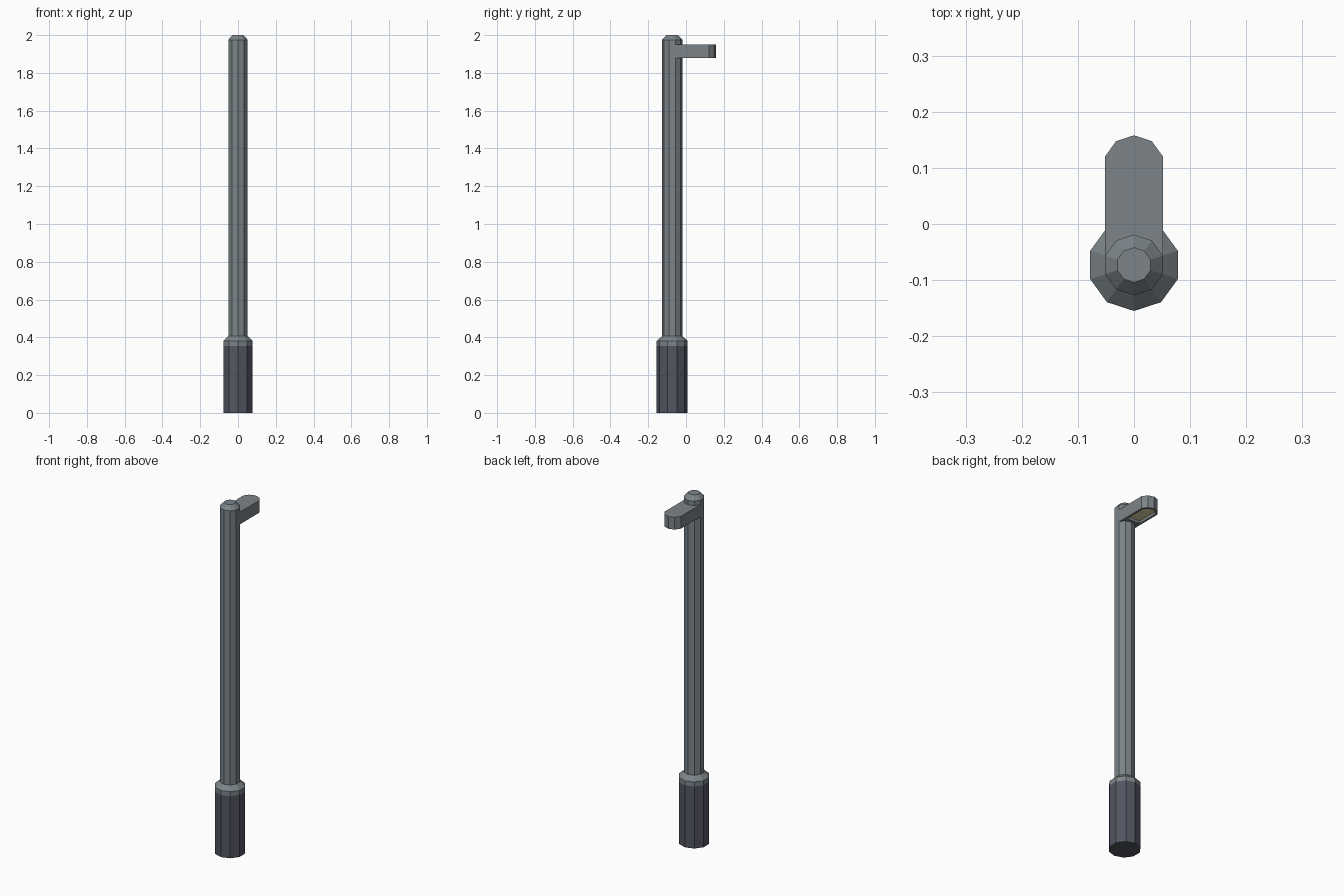
import bpy, bmesh
from math import sin, cos, pi

if "Cube" in bpy.data.objects:
    bpy.data.objects.remove(bpy.data.objects["Cube"])

CY = -0.073          # pole axis in y
SIDES = 10


def material(name, rgb):
    m = bpy.data.materials.new(name)
    m.diffuse_color = (*rgb, 1)
    m.use_nodes = True
    m.node_tree.nodes["Principled BSDF"].inputs["Base Color"].default_value = m.diffuse_color
    return m


def finish(bm, name, mats):
    bmesh.ops.recalc_face_normals(bm, faces=bm.faces)
    mesh = bpy.data.meshes.new(name)
    bm.to_mesh(mesh)
    bm.free()
    for m in mats:
        mesh.materials.append(m)
    obj = bpy.data.objects.new(name, mesh)
    bpy.context.collection.objects.link(obj)
    return obj


def bridge(bm, a, b, closed=True):
    n = len(a)
    for i in range(n if closed else n - 1):
        j = (i + 1) % n
        bm.faces.new((a[i], a[j], b[j], b[i]))


def lathe(name, profile, mat, cap_bottom=True, cap_top=True):
    bm = bmesh.new()
    rings = [[bm.verts.new((r * sin(2 * pi * i / SIDES), CY + r * cos(2 * pi * i / SIDES), z))
              for i in range(SIDES)] for r, z in profile]
    for a, b in zip(rings, rings[1:]):
        bridge(bm, a, b)
    if cap_bottom:
        bm.faces.new(rings[0])
    if cap_top:
        bm.faces.new(rings[-1])
    return finish(bm, name, [mat])


def arm_outline(r, y_start, y_end=0.104):
    # straight sides closed by half a decagon
    arc = [(r * sin(a), y_end + r * cos(a)) for a in (k * pi / 5 for k in range(2, -3, -1))]
    w = arc[0][0]
    return [(w, y_start)] + arc + [(-w, y_start)]


grey = material("grey_metal", (0.20, 0.23, 0.25))
dark = material("dark_metal", (0.085, 0.09, 0.12))
glow = material("lamp_yellow", (0.75, 0.68, 0.38))

# Dark foot, then collar and post with chamfered cap
lathe("base", [(0.082, 0), (0.082, 0.355)], dark, cap_top=False)
lathe("post", [(0.082, 0.355), (0.082, 0.381), (0.054, 0.406), (0.054, 1.975), (0.031, 2.0)],
      grey, cap_bottom=False)

# Lamp arm with a recessed light panel underneath
bm = bmesh.new()
outer, inner = arm_outline(0.054, CY + 0.017), arm_outline(0.042, -0.005)


def ring(points, z):
    return [bm.verts.new((x, y, z)) for x, y in points]


top, bottom = ring(outer, 1.95), ring(outer, 1.88)
rim, recess = ring(inner, 1.88), ring(inner, 1.895)
bm.faces.new(top)
bridge(bm, top, bottom)
bridge(bm, bottom, rim)
bridge(bm, rim, recess)
bm.faces.new(recess).material_index = 1
finish(bm, "lamp_arm", [grey, glow])
